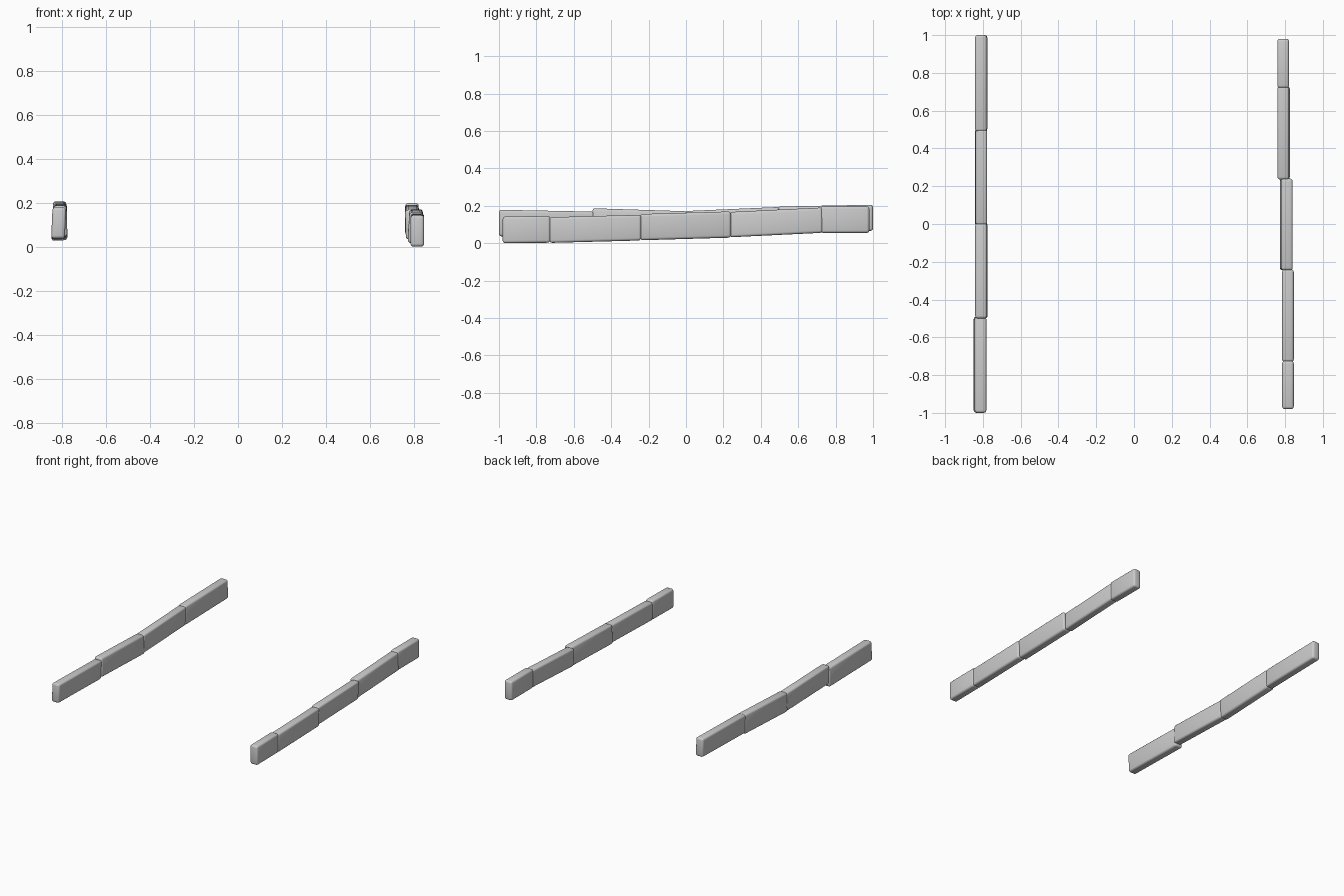
import bpy
import bmesh
from mathutils import Vector

cube = bpy.data.objects.get("Cube")
if cube:
    bpy.data.objects.remove(cube, do_unlink=True)

stone = bpy.data.materials.new("grey_stone")
stone.use_nodes = True
colour = (0.6, 0.6, 0.6, 1)
stone.diffuse_color = colour
stone.node_tree.nodes["Principled BSDF"].inputs["Base Color"].default_value = colour


def kerb(name, start, end, width, height, lean=0.0):
    """Worn kerb stone between two bottom-centre points; lean shifts its top in x."""
    bm = bmesh.new()
    bmesh.ops.create_cube(bm, size=1)
    a, b = Vector(start), Vector(end)
    for v in bm.verts:
        side, along, up = v.co.x, v.co.y + 0.5, v.co.z + 0.5
        v.co = a.lerp(b, along) + Vector((side * width + lean * (up - 0.5), 0, up * height))
    # Worn, rounded edges
    bmesh.ops.bevel(bm, geom=bm.edges[:], offset=0.014, segments=3,
                    profile=0.5, affect='EDGES', clamp_overlap=True)
    mesh = bpy.data.meshes.new(name)
    bm.to_mesh(mesh)
    bm.free()
    mesh.materials.append(stone)
    obj = bpy.data.objects.new(name, mesh)
    bpy.context.collection.objects.link(obj)
    bpy.ops.object.select_all(action='DESELECT')
    obj.select_set(True)
    bpy.context.view_layer.objects.active = obj
    bpy.ops.object.shade_smooth_by_angle(angle=0.7)


# Each stone: y start, y end, x centre, bottom z at each end, height, lean
left_row = [
    (-0.98, -0.725, 0.815, 0.0, 0.003, 0.143, 0),
    (-0.73, -0.24, 0.815, 0.002, 0.015, 0.137, 0),
    (-0.245, 0.24, 0.806, 0.016, 0.03, 0.14, 0.008),
    (0.235, 0.73, 0.792, 0.032, 0.056, 0.135, -0.004),
    (0.72, 0.98, 0.79, 0.055, 0.055, 0.143, 0),
]
right_row = [
    (-1.0, -0.49, -0.815, 0.037, 0.027, 0.142, 0.006),
    (-0.5, 0.005, -0.808, 0.045, 0.029, 0.142, -0.004),
    (-0.005, 0.5, -0.81, 0.03, 0.052, 0.142, 0.005),
    (0.49, 1.0, -0.809, 0.056, 0.066, 0.14, -0.004),
]
for label, row in (("left", left_row), ("right", right_row)):
    for i, (y0, y1, x, z0, z1, height, lean) in enumerate(row, 1):
        kerb(f"{label}_kerb_stone_{i}", (x, y0, z0), (x, y1, z1), 0.062, height, lean)
